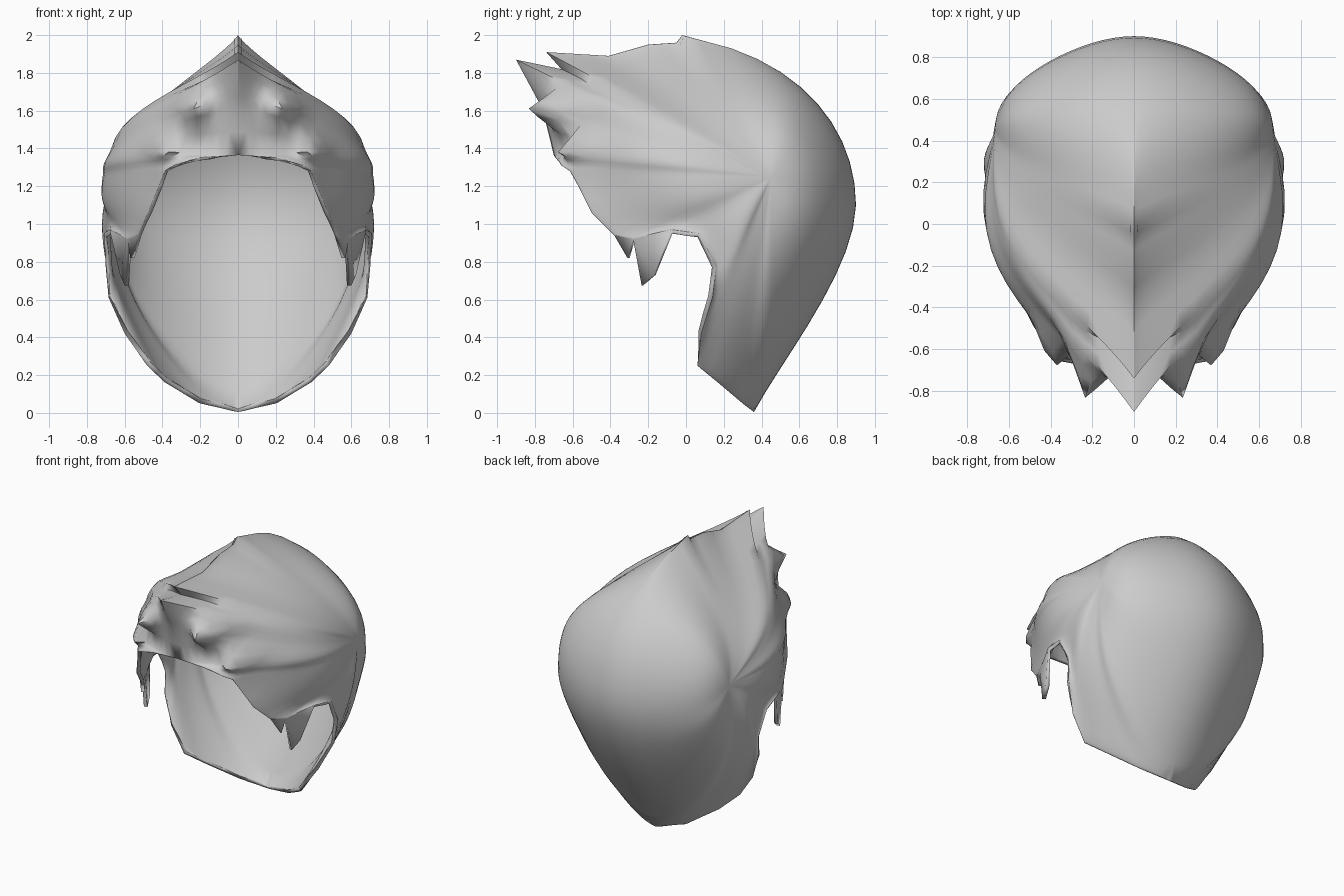
import bpy, bmesh, math
from mathutils import Vector
from mathutils.geometry import interpolate_bezier

if "Cube" in bpy.data.objects:
    bpy.data.objects.remove(bpy.data.objects["Cube"])

mat = bpy.data.materials.new("hair_grey")
mat.diffuse_color = (0.6, 0.6, 0.6, 1)
mat.use_nodes = True
mat.node_tree.nodes["Principled BSDF"].inputs["Base Color"].default_value = mat.diffuse_color

POLE = Vector((0.665, 0.45, 1.25))   # side of the head, where all strands start
RINGS = 18


def curve(a, b, c, d, count):
    """Smooth midline stretch in the x = 0 plane, without its last point."""
    return interpolate_bezier(*[Vector((0, y, z)) for y, z in (a, b, c, d)], count)[:-1]


# Midline: nape, back of the head, crown, then the quiff and forehead
back = curve((.36, .005), (.52, .30), (.89, .75), (.90, 1.10), 10)
back += curve((.90, 1.10), (.90, 1.45), (.68, 1.78), (.24, 1.93), 10)
quiff = [(.24, 1.93), (-.02, 2.0), (-.05, 1.96), (-.2, 1.95), (-.41, 1.89), (-.74, 1.91),
         (-.66, 1.82), (-.90, 1.87), (-.83, 1.74), (-.76, 1.61), (-.70, 1.365)]
midline = back + [Vector((0, y, z)) for y, z in quiff]

# Free edge: forehead, temple, over the ear, down the neck
hairline = [Vector(p) for p in [
    (.20, -.69, 1.35), (.34, -.655, 1.31), (.385, -.61, 1.28), (.475, -.50, 1.06),
    (.53, -.38, .94), (.585, -.28, .92), (.635, -.17, .95), (.68, -.08, .97),
    (.71, .07, .95), (.70, .16, .77), (.685, .14, .61), (.60, .08, .42),
    (.48, .06, .25), (.385, .17, .16), (.20, .30, .05)]]

# Even out the spacing of the outline
outline = []
corners = midline + hairline
for a, b in zip(corners, corners[1:] + corners[:1]):
    parts = max(1, math.ceil((b - a).length / .13))
    outline += [a.lerp(b, k / parts) for k in range(parts)]
n = len(outline)


def mix(a, b, t):
    return a + (b - a) * min(max(t, 0), 1)


def smooth(values, times):
    for _ in range(times):
        values = [(values[i - 1] + 2 * values[i] + values[(i + 1) % n]) / 4 for i in range(n)]
    return values


def roundness(p):
    if p.x > 0:
        return mix(.85, .5, (.36 - p.x) / .16) if p.z > 1 else .75
    if p.y < -.6:                                   # front face is flatter
        return mix(.35, 1.0, (p.z - 1.365) / .5)
    return mix(.52, 1.15, (.6 - p.y) / .5) if p.z > 1.6 else .52


def swell(p):
    if p.y < .1 and p.z > .9:
        return mix(.02, .09, -p.y / .6)
    return .04 if p.z < .9 else .02


rounds = smooth([roundness(p) for p in outline], 2)
swells = smooth([swell(p) for p in outline], 3)
soft = smooth(outline, 6)


def surface(i, s):
    """Point on the strand from the side of the head to outline point i."""
    edge = soft[i].lerp(outline[i], s ** 5)
    p = POLE.lerp(edge, s)
    p.x = edge.x + (POLE.x - edge.x) * (1 - s ** 1.7) ** rounds[i]
    p.x += swells[i] * 16 * (s * (1 - s)) ** 2
    # the head is widest a little ahead of and below the start point
    p.x -= (.13 * (p.y - POLE.y) + .08 * (p.z - POLE.z)) * (1 - s) ** 2
    # locks of the fringe pulled forward into points
    if p.y < -.35:
        for x, z, tip, r in ((.22, 1.61, -.84, .075), (.38, 1.40, -.69, .07)):
            w = math.exp(-((p.x - x) ** 2 + (p.z - z) ** 2) / r ** 2)
            p.y = min(p.y, mix(p.y, tip, w))
    return p


# Hair shell: rings from the side of the head out to the outline
bm = bmesh.new()
pole = bm.verts.new(POLE)
rings = []
for k in range(1, RINGS + 1):
    s = math.sin(k / RINGS * math.pi / 2)          # denser near the edge
    rings.append([bm.verts.new(surface(i, s)) for i in range(n)])
for v, p in zip(rings[-1], outline):
    if p.x == 0:
        v.co.x = 0
for i in range(n):
    j = (i + 1) % n
    bm.faces.new((pole, rings[0][i], rings[0][j]))
    for a, b in zip(rings, rings[1:]):
        bm.faces.new((a[i], b[i], b[j], a[j]))

# Pointed sideburn locks hanging from the hairline
first = next(i for i, p in enumerate(outline) if (p - hairline[4]).length < 1e-4)
root = rings[-1][first:first + 4]
tips = [bm.verts.new(p) for p in [(.57, -.31, .82), (.60, -.235, .675), (.625, -.17, .73)]]
bm.faces.new((root[0], tips[0], root[1]))
bm.faces.new((root[1], tips[1], tips[2], root[2]))
bm.faces.new((root[2], tips[2], root[3]))
bmesh.ops.recalc_face_normals(bm, faces=bm.faces)
if sum(f.normal.x * f.calc_area() for f in bm.faces) < 0:
    bmesh.ops.reverse_faces(bm, faces=bm.faces)

me = bpy.data.meshes.new("hair_shell")
bm.to_mesh(me)
bm.free()
me.materials.append(mat)
hair = bpy.data.objects.new("hair_shell", me)
bpy.context.collection.objects.link(hair)
mirror = hair.modifiers.new("mirror", 'MIRROR')
mirror.merge_threshold = 0.002
shell = hair.modifiers.new("thickness", 'SOLIDIFY')
shell.thickness = 0.025
shell.offset = -1
hair.select_set(True)
bpy.context.view_layer.objects.active = hair
bpy.ops.object.shade_smooth_by_angle(angle=math.radians(60))
